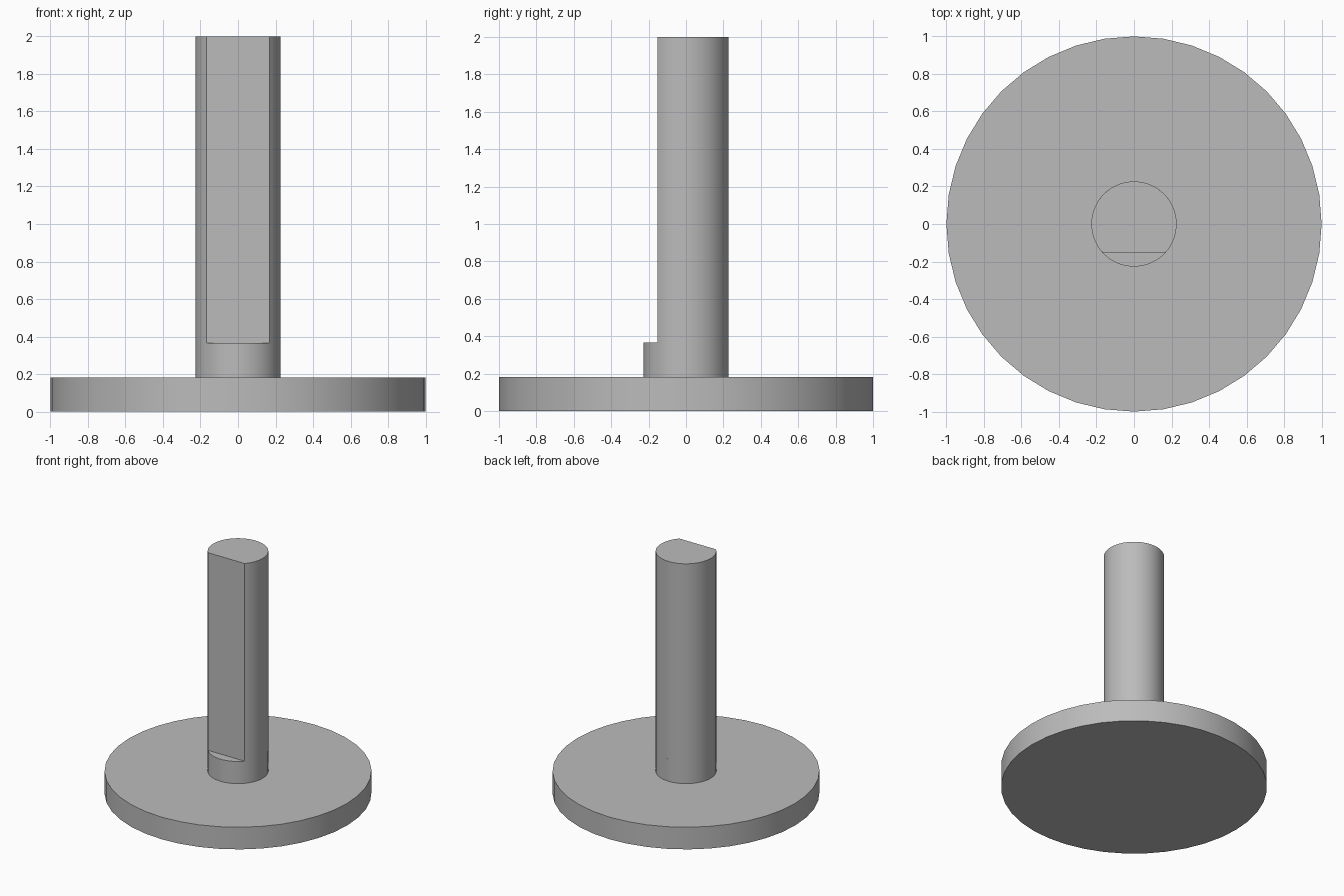
import bpy, bmesh, math

if "Cube" in bpy.data.objects:
    bpy.data.objects.remove(bpy.data.objects["Cube"])

grey = bpy.data.materials.new("plain grey")
grey.diffuse_color = (0.5, 0.5, 0.5, 1)
grey.use_nodes = True
grey.node_tree.nodes["Principled BSDF"].inputs["Base Color"].default_value = grey.diffuse_color


def prism(name, outline, z0, z1):
    """Extrude a closed outline upwards from z0 to z1."""
    bm = bmesh.new()
    face = bm.faces.new([bm.verts.new((x, y, z0)) for x, y in outline])
    top = bmesh.ops.extrude_face_region(bm, geom=[face])["geom"]
    verts = [v for v in top if isinstance(v, bmesh.types.BMVert)]
    bmesh.ops.translate(bm, verts=verts, vec=(0, 0, z1 - z0))
    bmesh.ops.recalc_face_normals(bm, faces=bm.faces)
    mesh = bpy.data.meshes.new(name)
    bm.to_mesh(mesh)
    bm.free()
    mesh.materials.append(grey)
    obj = bpy.data.objects.new(name, mesh)
    bpy.context.collection.objects.link(obj)
    bpy.ops.object.select_all(action='DESELECT')
    obj.select_set(True)
    bpy.context.view_layer.objects.active = obj
    bpy.ops.object.shade_smooth_by_angle(angle=math.radians(30))
    return obj


def arc(radius, start, end, steps, closed=False):
    count = steps if closed else steps + 1
    angles = [start + (end - start) * i / steps for i in range(count)]
    return [(radius * math.cos(a), radius * math.sin(a)) for a in angles]


BASE_TOP, STEP_TOP, SHAFT_TOP = 0.183, 0.366, 2.0
SHAFT_R, FLAT_Y = 0.227, -0.153
cut = math.asin(FLAT_Y / SHAFT_R)

# round base plate
prism("base_disc", arc(1.0, 0, math.tau, 40, True), 0, BASE_TOP)
# full round foot of the shaft
prism("shaft_collar", arc(SHAFT_R, cut, cut + math.tau, 64, True), BASE_TOP, STEP_TOP)
# shaft with one flat side facing the front
prism("flatted_shaft", arc(SHAFT_R, cut, math.pi - cut, 48), STEP_TOP, SHAFT_TOP)
